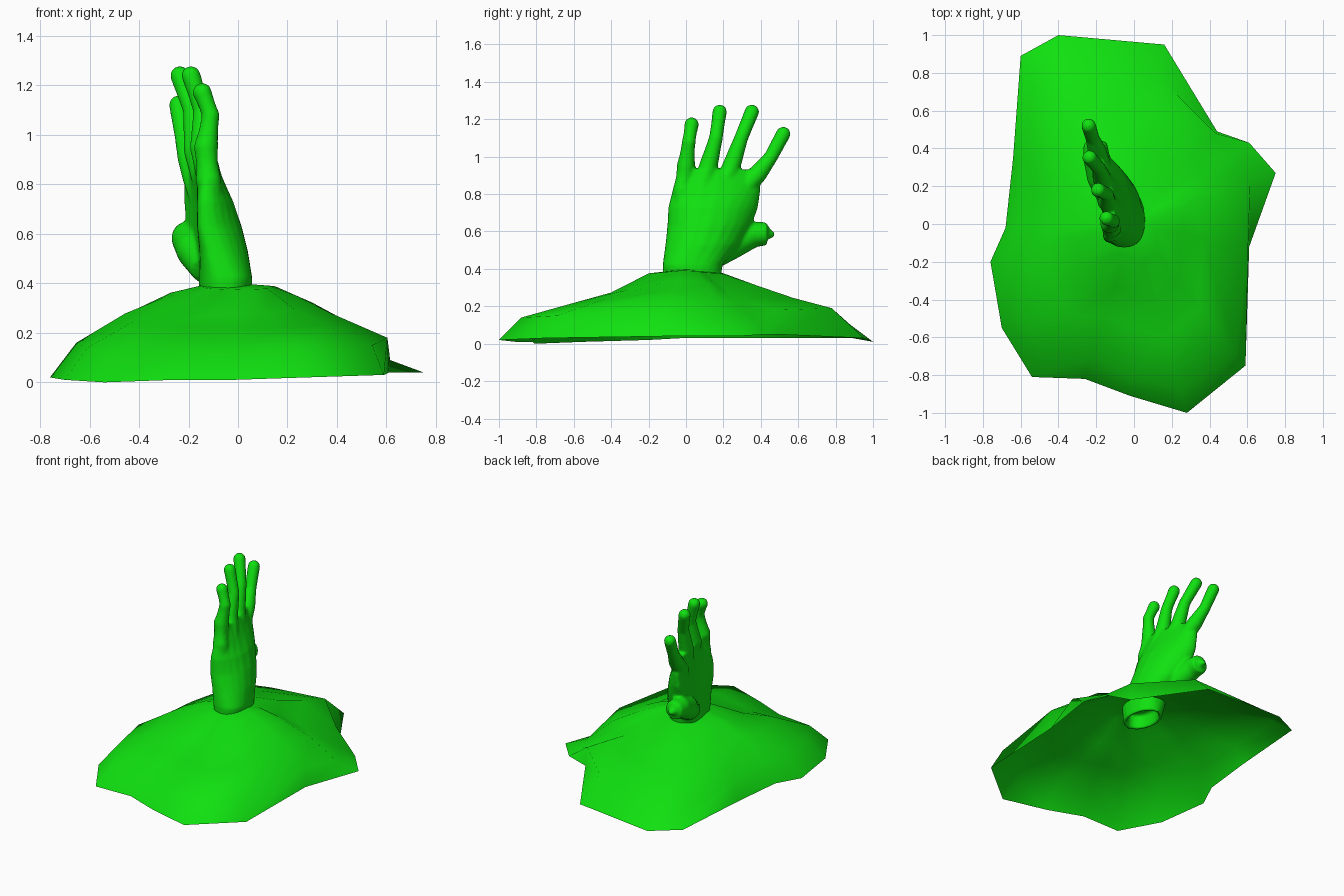
import bpy, bmesh, math
from mathutils import Vector, Matrix

if "Cube" in bpy.data.objects:
    bpy.data.objects.remove(bpy.data.objects["Cube"], do_unlink=True)

green = bpy.data.materials.new("bright green")
green.use_nodes = True
colour = (0.005, 0.75, 0.005, 1)
green.diffuse_color = colour
green.node_tree.nodes["Principled BSDF"].inputs["Base Color"].default_value = colour


def make_object(name, bm):
    mesh = bpy.data.meshes.new(name)
    bm.to_mesh(mesh)
    bm.free()
    mesh.materials.append(green)
    obj = bpy.data.objects.new(name, mesh)
    bpy.context.collection.objects.link(obj)
    return obj


def shade_smooth(obj, degrees):
    bpy.ops.object.select_all(action="DESELECT")
    obj.select_set(True)
    bpy.context.view_layer.objects.active = obj
    bpy.ops.object.shade_smooth_by_angle(angle=math.radians(degrees))


def bridge(bm, lower, upper):
    """Join two closed rings of equal length with quads."""
    count = len(lower)
    for i in range(count):
        j = (i + 1) % count
        bm.faces.new((lower[i], lower[j], upper[j], upper[i]))


def loft(bm, rings):
    """Closed skin through rings of points."""
    rows = [[bm.verts.new(p) for p in ring] for ring in rings]
    for lower, upper in zip(rows, rows[1:]):
        bridge(bm, lower, upper)
    bm.faces.new(rows[0][::-1])
    bm.faces.new(rows[-1])


def oval(cx, cy, z, rx, ry, shear=0, cup=0, power=1, count=24):
    """Ring at height z; cup curls both ends to -x, a low power makes it boxier."""
    ring = []
    for i in range(count):
        a = math.tau * i / count
        c, s = [math.copysign(abs(f(a)) ** power, f(a)) for f in (math.cos, math.sin)]
        ring.append(Vector((cx + rx * c - shear * ry * s - cup * s * s, cy + ry * s, z)))
    return ring


def finger(bm, path, radii):
    """Tapered tube along a path, with a rounded tip."""
    points = [Vector(p) for p in path]
    rings = []
    for i, p in enumerate(points):
        along = points[min(i + 1, len(points) - 1)] - points[max(i - 1, 0)]
        turn = along.to_track_quat("Z", "Y")
        rings.append([p + turn @ v for v in oval(0, 0, 0, radii[i], radii[i])])
    loft(bm, rings)
    bmesh.ops.create_icosphere(bm, subdivisions=3, radius=radii[-1],
                               matrix=Matrix.Translation(points[-1]))


# Mound: each rim point, then its shoulder's scale and height, and the sag above it
rim = [
    (-0.40, 1.0, 0.01, 0.88, 0.10, 0.035), (0.16, 0.95, 0.03, 0.82, 0.19, 0),
    (0.44, 0.49, 0.05, 0.98, 0.18, 0.02), (0.61, 0.43, 0.05, 0.88, 0.11, 0.045),
    (0.75, 0.27, 0.04, 0.82, 0.09, 0.04), (0.61, -0.12, 0.04, 0.99, 0.18, 0),
    (0.59, -0.75, 0.03, 0.92, 0.15, 0), (0.28, -1.0, 0.02, 0.88, 0.14, 0),
    (-0.02, -0.91, 0.01, 0.88, 0.13, 0), (-0.26, -0.82, 0.01, 0.87, 0.13, 0),
    (-0.54, -0.81, 0, 0.87, 0.12, 0), (-0.70, -0.55, 0.01, 0.87, 0.14, 0),
    (-0.76, -0.20, 0.02, 0.86, 0.16, 0), (-0.68, -0.02, 0.03, 0.9, 0.16, 0),
    (-0.64, 0.35, 0.03, 0.92, 0.15, 0), (-0.60, 0.89, 0.03, 0.88, 0.12, 0.02),
]
bm = bmesh.new()
rows = [[bm.verts.new((x, y, z)) for x, y, z, s, h, sag in rim],
        [bm.verts.new((x * s, y * s, h)) for x, y, z, s, h, sag in rim]]
for scale, height, front, back, loose in ((0.6, 0.30, 0.085, 0.055, 1),
                                          (0.4, 0.365, 0.095, 0.055, 0.6),
                                          (0.2, 0.395, 0.02, 0.02, 0)):
    row = []
    for x, y, z, s, h, sag in rim:
        dip = (front if y < 0 else back) * abs(y) / math.hypot(x, y)
        row.append(bm.verts.new((x * scale, y * scale, height - dip - sag * loose)))
    rows.append(row)
for outer, inner in zip(rows, rows[1:]):
    bridge(bm, inner, outer)
summit = bm.verts.new((0, 0, 0.4))
for i, v in enumerate(rows[-1]):
    bm.faces.new((summit, rows[-1][(i + 1) % len(rim)], v))
shade_smooth(make_object("mound", bm), 65)

# Hand: wrist with a hollow end, rising into the cupped palm
bm = bmesh.new()
palm = [
    (-0.05, 0.03, 0.38, 0.08, 0.12), (-0.05, 0.03, 0.29, 0.085, 0.125),
    (-0.05, 0.03, 0.28, 0.105, 0.15), (-0.05, 0.035, 0.42, 0.108, 0.16, 0.05, 0.01, 0.8),
    (-0.06, 0.09, 0.53, 0.1, 0.2, 0.1, 0.05, 0.8), (-0.075, 0.125, 0.63, 0.09, 0.225, 0.12, 0.075, 0.8),
    (-0.095, 0.145, 0.73, 0.075, 0.24, 0.13, 0.065, 0.8),
    (-0.125, 0.165, 0.83, 0.055, 0.235, 0.15, 0.035, 0.8),
    (-0.145, 0.175, 0.93, 0.032, 0.19, 0.2, 0.01, 0.9),
]
loft(bm, [oval(*section) for section in palm])

# Fingers and thumb
width = (0.035, 0.052, 0.05, 0.037, 0.039)
finger(bm, [(-0.09, -0.03, 0.6), (-0.12, -0.02, 0.82), (-0.13, 0, 0.95),
            (-0.11, 0.015, 1.08), (-0.145, 0.03, 1.172)], width)
finger(bm, [(-0.05, 0.05, 0.62), (-0.115, 0.085, 0.82), (-0.145, 0.12, 0.95),
            (-0.145, 0.16, 1.1), (-0.19, 0.18, 1.24)], width)
finger(bm, [(-0.06, 0.13, 0.62), (-0.135, 0.19, 0.82), (-0.17, 0.24, 0.94),
            (-0.185, 0.295, 1.1), (-0.235, 0.352, 1.24)], width)
finger(bm, [(-0.12, 0.19, 0.62), (-0.17, 0.3, 0.82), (-0.195, 0.385, 0.91),
            (-0.22, 0.455, 1.0), (-0.24, 0.52, 1.122)], width)
finger(bm, [(-0.12, 0.13, 0.46), (-0.17, 0.25, 0.535), (-0.2, 0.36, 0.585),
            (-0.205, 0.43, 0.588), (-0.205, 0.436, 0.588), (-0.205, 0.452, 0.585)],
       (0.07, 0.08, 0.07, 0.062, 0.04, 0.022))
bmesh.ops.recalc_face_normals(bm, faces=bm.faces)
hand = make_object("hand", bm)

# Blend the parts of the hand into one skin
blend = hand.modifiers.new("blend", "REMESH")
blend.mode = "VOXEL"
blend.voxel_size = 0.01
blend.use_smooth_shade = True
soften = hand.modifiers.new("soften", "SMOOTH")
soften.factor = 0.5
soften.iterations = 4
